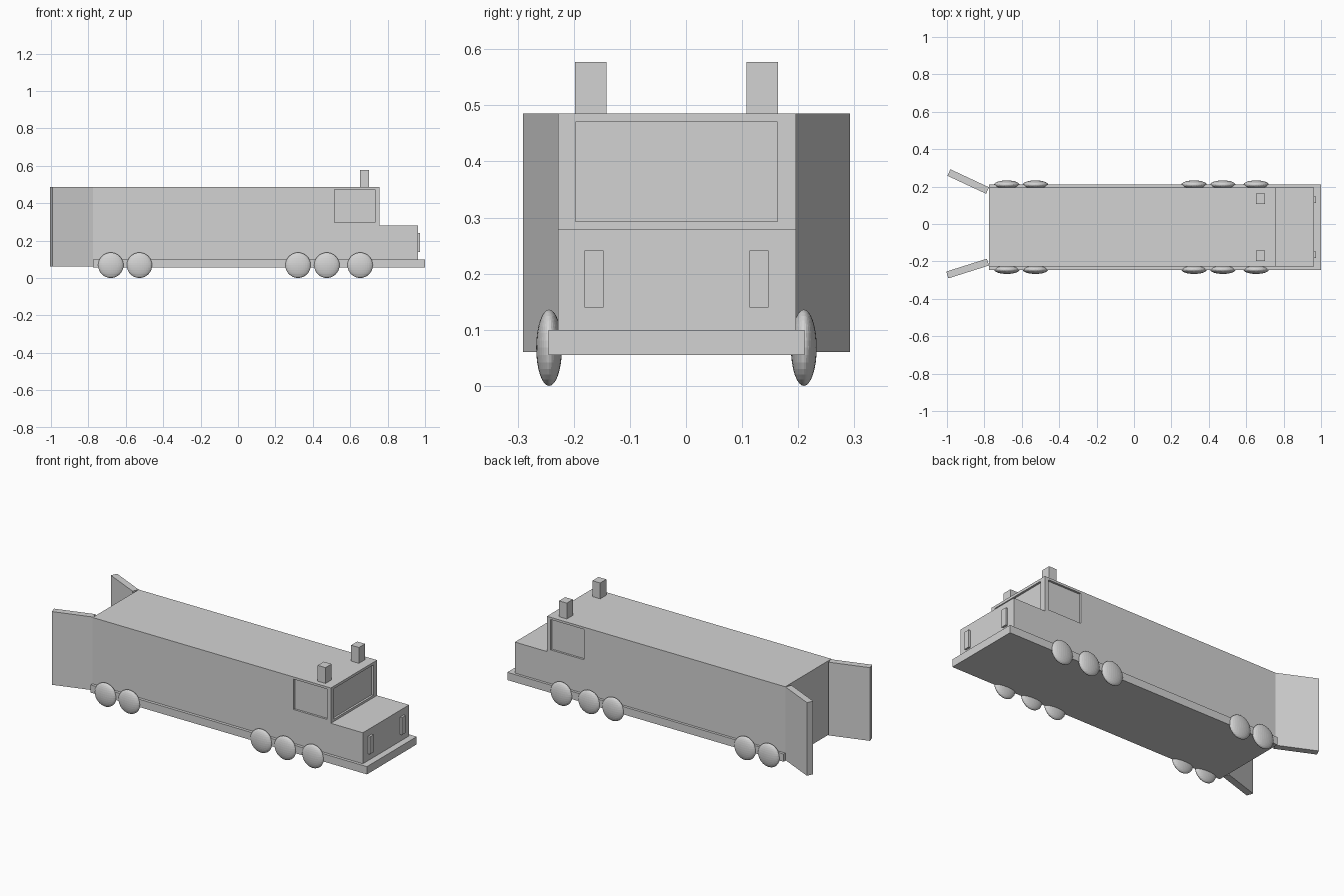
import bpy, math
from mathutils import Matrix, Vector

cube = bpy.data.objects.get("Cube")
if cube:
    bpy.data.objects.remove(cube, do_unlink=True)

# Single paint colour
GREY = (0.65, 0.65, 0.65, 1)
paint = bpy.data.materials.new("light grey")
paint.diffuse_color = GREY
paint.use_nodes = True
paint.node_tree.nodes["Principled BSDF"].inputs["Base Color"].default_value = GREY

MID_Y = -0.017               # centre line of the truck
RIGHT, LEFT = -0.228, 0.196  # side walls
FLOOR, ROOF = 0.10, 0.485
BACK, CAB, WINDSCREEN, NOSE = -0.775, 0.5, 0.756, 0.962


def box(name, x, y, z):
    """Axis-aligned box from three (low, high) ranges."""
    bpy.ops.mesh.primitive_cube_add(size=1)
    ob = bpy.context.object
    ob.name = name
    size = [b - a for a, b in (x, y, z)]
    centre = [(a + b) / 2 for a, b in (x, y, z)]
    ob.data.transform(Matrix.Translation(centre) @ Matrix.Diagonal((*size, 1)))
    ob.data.materials.append(paint)
    return ob


def recess(target, x, y, z):
    """Sink a rectangular pocket into the target."""
    cutter = box("window_cutter", x, y, z)
    cutter.hide_render = True
    mod = target.modifiers.new("window", 'BOOLEAN')
    mod.operation = 'DIFFERENCE'
    mod.solver = 'EXACT'
    mod.object = cutter
    bpy.context.view_layer.objects.active = target
    bpy.ops.object.modifier_apply(modifier=mod.name)
    bpy.data.objects.remove(cutter, do_unlink=True)


def door(name, hinge, angle, side):
    """Open rear door swung outward about its outer hinge corner."""
    thick = (-0.038, 0) if side > 0 else (0, 0.038)
    ob = box(name, (-0.228, 0), thick, (0.06, ROOF))
    ob.location = Vector((BACK, hinge, 0))
    ob.rotation_euler.z = -side * math.radians(angle)


# Chassis and body
box("chassis", (BACK, 1.0), (-0.245, 0.211), (0.055, FLOOR))
box("trailer", (BACK, CAB), (RIGHT, LEFT), (FLOOR, ROOF))
box("hood", (WINDSCREEN, NOSE), (RIGHT, LEFT), (FLOOR, 0.28))

# Cab with sunken windows
cab = box("cab", (CAB, WINDSCREEN), (RIGHT, LEFT), (FLOOR, ROOF))
DEPTH = 0.012
recess(cab, (WINDSCREEN - DEPTH, 0.8), (-0.197, 0.163), (0.293, 0.47))
for inner, outer in ((RIGHT + DEPTH, RIGHT - 0.05), (LEFT - DEPTH, LEFT + 0.05)):
    recess(cab, (0.517, 0.732), tuple(sorted((inner, outer))), (0.296, 0.472))

# Paired details and wheels
for side, label in ((-1, "right"), (1, "left")):
    stack = MID_Y + side * 0.153
    box(label + "_exhaust", (0.651, 0.701), (stack - 0.028, stack + 0.028), (ROOF, 0.577))
    lamp = MID_Y + side * 0.147
    box(label + "_headlight", (NOSE - 0.01, 0.974), (lamp - 0.017, lamp + 0.017), (0.14, 0.241))
    for i, x in enumerate((-0.68, -0.527, 0.321, 0.475, 0.653)):
        bpy.ops.mesh.primitive_uv_sphere_add(segments=32, ring_count=16, radius=1)
        wheel = bpy.context.object
        wheel.name = f"{label}_wheel_{i + 1}"
        wheel.data.transform(Matrix.Diagonal((0.068, 0.023, 0.068, 1)))
        wheel.location = (x, MID_Y + side * 0.227, 0.068)
        wheel.data.materials.append(paint)

# Rear doors
door("left_rear_door", 0.196, 25, 1)
door("right_rear_door", -0.222, 17.5, -1)
